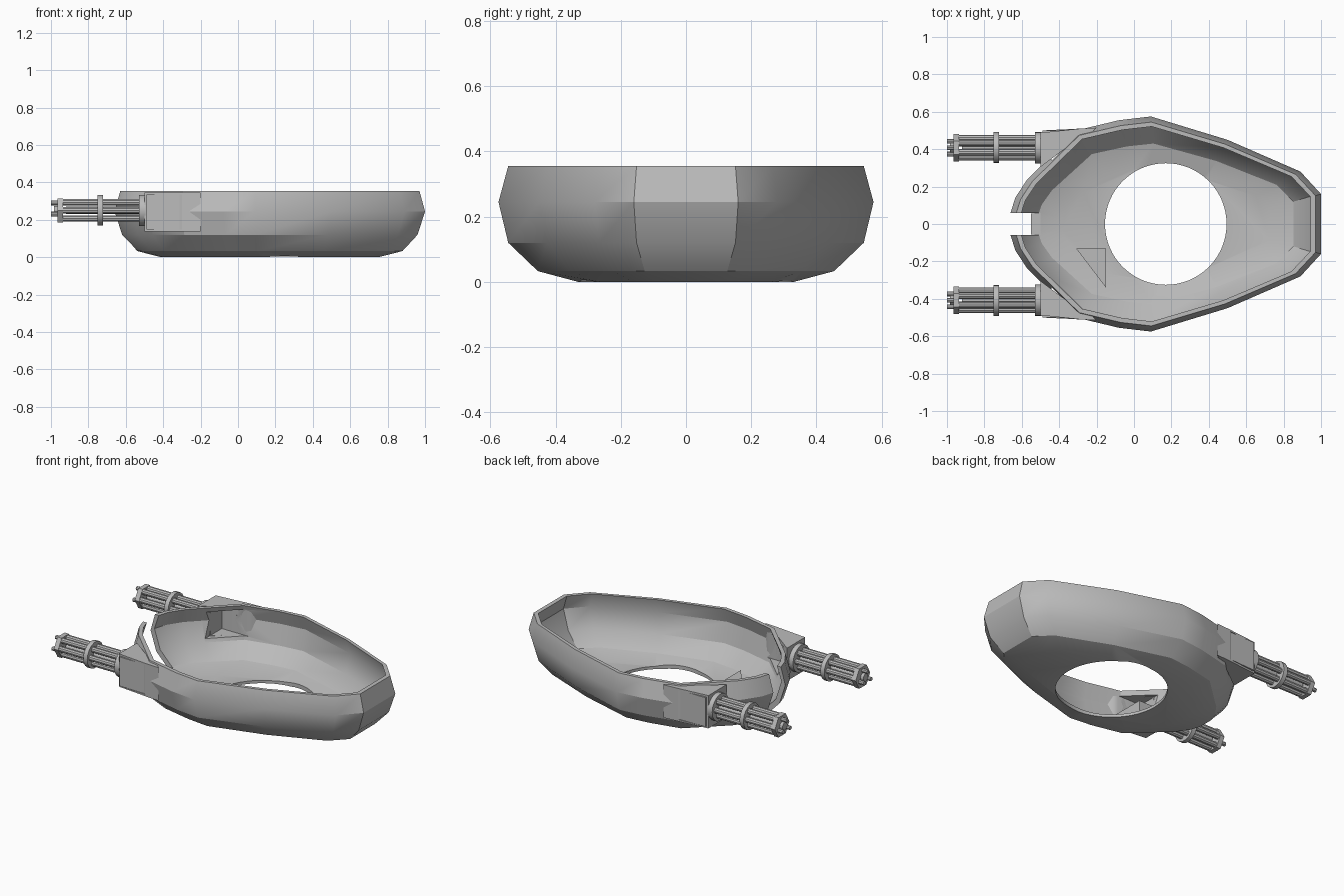
import bpy, bmesh, math
from mathutils import Matrix, Vector

if "Cube" in bpy.data.objects:
    bpy.data.objects.remove(bpy.data.objects["Cube"])

grey = bpy.data.materials.new("plain grey metal")
grey.use_nodes = True
COLOUR = (0.5, 0.5, 0.5, 1)
grey.diffuse_color = COLOUR
grey.node_tree.nodes["Principled BSDF"].inputs["Base Color"].default_value = COLOUR


def finish(bm, name, angle=28):
    bmesh.ops.recalc_face_normals(bm, faces=bm.faces)
    mesh = bpy.data.meshes.new(name)
    bm.to_mesh(mesh)
    bm.free()
    mesh.materials.append(grey)
    ob = bpy.data.objects.new(name, mesh)
    bpy.context.collection.objects.link(ob)
    smooth(ob, angle)
    return ob


def smooth(ob, angle):
    bpy.ops.object.select_all(action="DESELECT")
    ob.select_set(True)
    bpy.context.view_layer.objects.active = ob
    bpy.ops.object.shade_smooth_by_angle(angle=math.radians(angle))


def prism(bm, points, z0, z1):
    """Upright prism over a footprint."""
    low = [bm.verts.new((x, y, z0)) for x, y in points]
    high = [bm.verts.new((x, y, z1)) for x, y in points]
    bm.faces.new(low)
    bm.faces.new(high)
    n = len(points)
    for i in range(n):
        j = (i + 1) % n
        bm.faces.new((low[i], low[j], high[j], high[i]))


def rod(bm, x0, x1, y, z, radius, sides=12):
    """Cylinder lying along x."""
    place = Matrix.Translation(((x0 + x1) / 2, y, z)) @ Matrix.Rotation(math.pi / 2, 4, "Y")
    bmesh.ops.create_cone(bm, cap_ends=True, segments=sides, radius1=radius,
                          radius2=radius, depth=x1 - x0, matrix=place)


def cut(target, cutters):
    """Subtract each cutter and bake the result."""
    bpy.ops.object.select_all(action="DESELECT")
    bpy.context.view_layer.objects.active = target
    target.select_set(True)
    for c in cutters:
        mod = target.modifiers.new("cut", "BOOLEAN")
        mod.operation = "DIFFERENCE"
        mod.solver = "EXACT"
        mod.object = c
        bpy.ops.object.modifier_apply(modifier=mod.name)


# Hull: stacked rings of one outline, outside then inside
half = [(1, .16), (.89, .28), (.5, .45), (.09, .575), (-.08, .555), (-.31, .5),
        (-.49, .32), (-.57, .24), (-.635, .14), (-.66, .06)]
outline = half + [(x, -y) for x, y in reversed(half)]
CX = .17
levels = [(.0, .70, .575), (.033, .855, .79), (.12, .952, .948),
          (.245, 1, 1), (.355, .964, .948)]


def ring(bm, z, sx, sy):
    return [bm.verts.new((CX + (x - CX) * sx, y * sy, z)) for x, y in outline]


bm = bmesh.new()
rings = [ring(bm, *lv) for lv in levels]
rings += [ring(bm, z if z > .3 else z + .018, sx - .032, sy - .042)
          for z, sx, sy in reversed(levels)]
for a, b in zip(rings, rings[1:]):
    for i in range(len(a)):
        j = (i + 1) % len(a)
        bm.faces.new((a[i], a[j], b[j], b[i]))
bm.faces.new(rings[0])
bm.faces.new(rings[-1])
hull = finish(bm, "hull")

# Cutters: round floor opening, nose slot and hollow gun bays
bm = bmesh.new()
bmesh.ops.create_cone(bm, cap_ends=True, segments=64, radius1=.325, radius2=.325,
                      depth=.4, matrix=Matrix.Translation((CX, 0, 0)))
floor_cutter = finish(bm, "floor_cutter")
bm = bmesh.new()
prism(bm, [(-.8, -.06), (-.5, -.06), (-.5, .06), (-.8, .06)], .045, .5)
slot_cutter = finish(bm, "slot_cutter")
bays = []
for side in (-1, 1):
    bm = bmesh.new()
    prism(bm, [(x, y * side) for x, y in [(-.44, .465), (-.17, .465), (-.44, .2)]],
          .16, .325)
    bays.append(finish(bm, "bay_cutter"))

cut(hull, [floor_cutter, slot_cutter] + bays)
smooth(hull, 28)

for side, place in ((-1, "front"), (1, "back")):
    # Housing that fairs the gun into the hull
    bm = bmesh.new()
    plan = [(-.5, .305), (-.5, .5), (-.3, .503), (-.2, .515), (-.24, .475), (-.3, .455)]
    prism(bm, [(x, y * side) for x, y in plan], .137, .347)
    corner = [e for e in bm.edges
              if all(v.co.x < -.25 and abs(v.co.y) > .49 for v in e.verts)]
    bmesh.ops.bevel(bm, geom=corner, offset=.012, segments=2, affect="EDGES")
    housing = finish(bm, place + "_gun_housing")
    cut(housing, [bays[0 if side < 0 else 1]])
    smooth(housing, 28)

    # Rotary gun: barrels, clamps, collar and spindle
    y, z = .408 * side, .25
    bm = bmesh.new()
    for k in range(6):
        a = math.tau * k / 6
        rod(bm, -.96, -.5, y + .05 * math.cos(a), z + .05 * math.sin(a), .018, 10)
    rod(bm, -.92, -.5, y, z, .02)
    finish(bm, place + "_gun_barrels")
    bm = bmesh.new()
    rod(bm, -.965, -.935, y, z, .073, 6)
    rod(bm, -.75, -.722, y, z, .083, 18)
    rod(bm, -.53, -.495, y, z, .085, 18)
    finish(bm, place + "_gun_clamps")
    bm = bmesh.new()
    rod(bm, -.985, -.96, y, z, .025)
    for k in range(3):
        a = math.tau * k / 3 + math.pi / 2
        rod(bm, -1, -.96, y + .04 * math.cos(a), z + .04 * math.sin(a), .013, 8)
    finish(bm, place + "_gun_muzzle")

# Small wedge on the hull floor
bm = bmesh.new()
prism(bm, [(-.31, -.13), (-.15, -.13), (-.15, -.34)], .02, .1)
finish(bm, "floor_wedge")

for c in [floor_cutter, slot_cutter] + bays:
    c.hide_render = True
    c.hide_viewport = True
